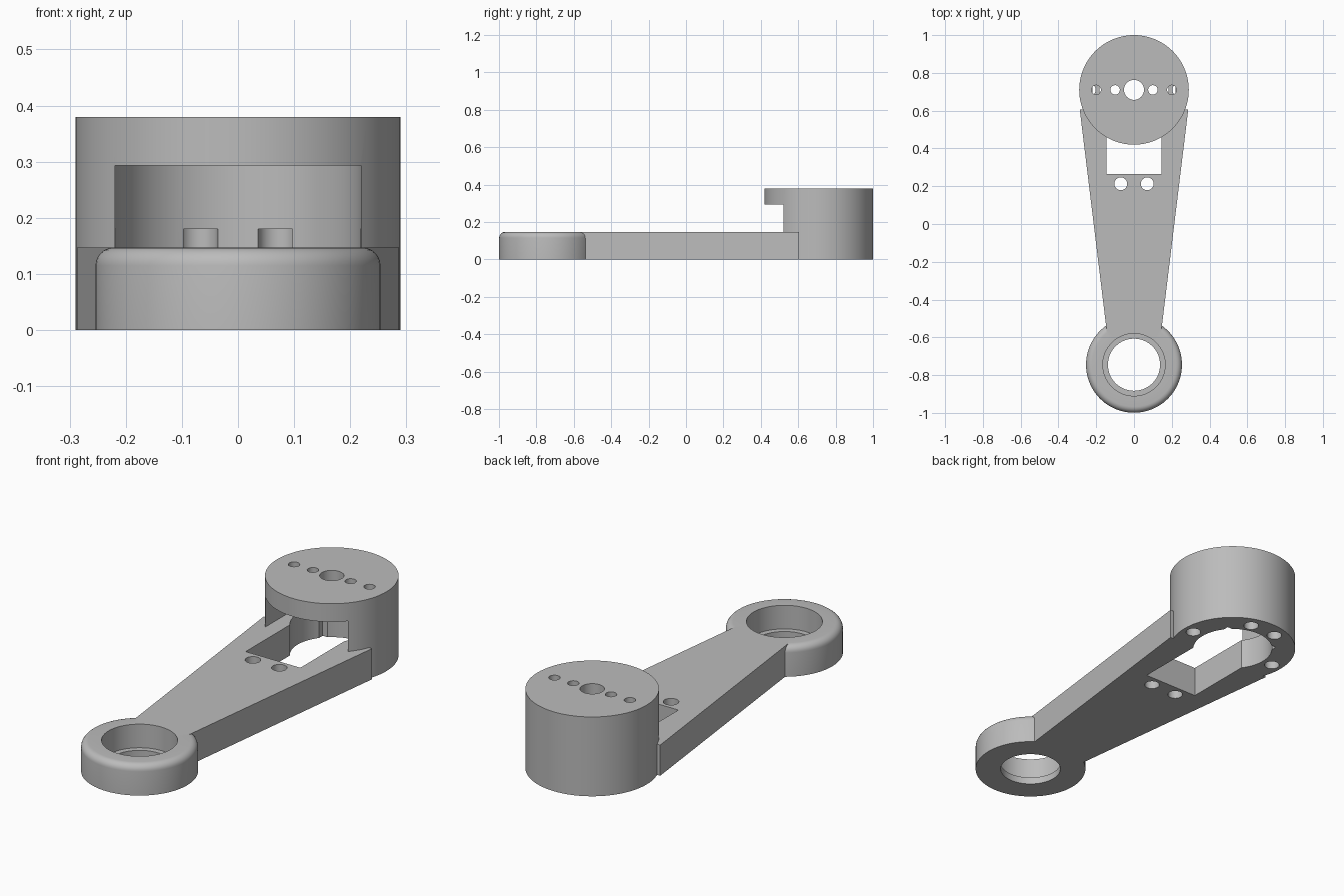
import bpy, bmesh, math
from mathutils import Matrix

old = bpy.data.objects.get("Cube")
if old:
    bpy.data.objects.remove(old, do_unlink=True)

PLATE, ROOF, TOP = 0.147, 0.293, 0.38   # main heights
HUB_Y, RING_Y = 0.71, -0.745            # centres of both ends

grey = bpy.data.materials.new("plain grey")
grey.use_nodes = True
grey.diffuse_color = (0.5, 0.5, 0.5, 1)
grey.node_tree.nodes["Principled BSDF"].inputs["Base Color"].default_value = (0.5, 0.5, 0.5, 1)


def finish(name, bm):
    bmesh.ops.recalc_face_normals(bm, faces=bm.faces)
    mesh = bpy.data.meshes.new(name)
    bm.to_mesh(mesh)
    bm.free()
    mesh.materials.append(grey)
    obj = bpy.data.objects.new(name, mesh)
    bpy.context.collection.objects.link(obj)
    return obj


def prism(name, outline, z0, z1):
    bm = bmesh.new()
    face = bm.faces.new([bm.verts.new((x, y, z0)) for x, y in outline])
    new = bmesh.ops.extrude_face_region(bm, geom=[face])["geom"]
    for v in new:
        if isinstance(v, bmesh.types.BMVert):
            v.co.z = z1
    return finish(name, bm)


def cylinder(name, x, y, r, z0, z1, sides=32):
    turn = 2 * math.pi / sides
    return prism(name, [(x + r * math.cos(i * turn), y + r * math.sin(i * turn))
                        for i in range(sides)], z0, z1)


def box(name, half, y0, y1, z0, z1):
    return prism(name, [(-half, y0), (half, y0), (half, y1), (-half, y1)], z0, z1)


def combine(target, tool, operation):
    mod = target.modifiers.new(operation, 'BOOLEAN')
    mod.operation, mod.solver, mod.object = operation, 'EXACT', tool
    bpy.context.view_layer.objects.active = target
    bpy.ops.object.modifier_apply(modifier=mod.name)
    bpy.data.objects.remove(tool, do_unlink=True)


# Bearing ring: turned profile with rounded top rim and a ledge in the bore
bore, ledge, outer, fillet = 0.165, 0.138, 0.254, 0.032
profile = [(ledge, 0), (outer, 0)]
for i in range(7):
    a = i * math.pi / 12
    profile.append((outer - fillet + fillet * math.cos(a), PLATE - fillet + fillet * math.sin(a)))
profile += [(bore, PLATE), (bore, 0.034), (ledge, 0.034)]
bm = bmesh.new()
verts = [bm.verts.new((r, 0, z)) for r, z in profile]
edges = [bm.edges.new((verts[i - 1], verts[i])) for i in range(len(verts))]
bmesh.ops.spin(bm, geom=verts + edges, cent=(0, 0, 0), axis=(0, 0, 1),
               angle=2 * math.pi, steps=96, use_duplicate=False)
bmesh.ops.remove_doubles(bm, verts=bm.verts, dist=0.0001)
bmesh.ops.transform(bm, matrix=Matrix.Translation((0, RING_Y, 0)), verts=bm.verts)
ring = finish("bearing_ring", bm)

# Tapered arm and round hub
arm = prism("swing_arm", [(-0.144, -0.57), (0.144, -0.57), (0.287, 0.605), (-0.287, 0.605)], 0, PLATE)
hub = cylinder("hub", 0, HUB_Y, 0.29, 0, TOP, 96)

# Round cavity in the hub, open to the front
combine(hub, cylinder("cavity", 0, HUB_Y, 0.22, PLATE, ROOF, 96), 'DIFFERENCE')
combine(hub, box("cavity_mouth", 0.2195, 0.3, HUB_Y, PLATE, ROOF), 'DIFFERENCE')
combine(arm, hub, 'UNION')
combine(arm, ring, 'UNION')

# Slot and round opening through the plate
combine(arm, box("slot", 0.145, 0.265, HUB_Y + 0.138, -0.1, 0.2), 'DIFFERENCE')
combine(arm, cylinder("opening", 0, HUB_Y, 0.182, -0.1, 0.2, 96), 'DIFFERENCE')

# Screw holes: plate, then hub roof
for x, y in [(-0.07, 0.213), (0.07, 0.213), (-0.07, HUB_Y + 0.217), (0.07, HUB_Y + 0.217),
             (-0.237, HUB_Y), (0.237, HUB_Y)]:
    combine(arm, cylinder("plate_hole", x, y, 0.034, -0.1, 0.18), 'DIFFERENCE')
for x, r in [(0, 0.053), (-0.1, 0.025), (0.1, 0.025), (-0.2, 0.025), (0.2, 0.025)]:
    combine(arm, cylinder("roof_hole", x, HUB_Y, r, 0.25, 0.5), 'DIFFERENCE')

# Smooth round walls, sharp rims
bpy.ops.object.select_all(action='DESELECT')
arm.select_set(True)
bpy.context.view_layer.objects.active = arm
bpy.ops.object.shade_smooth_by_angle(angle=math.radians(30))
